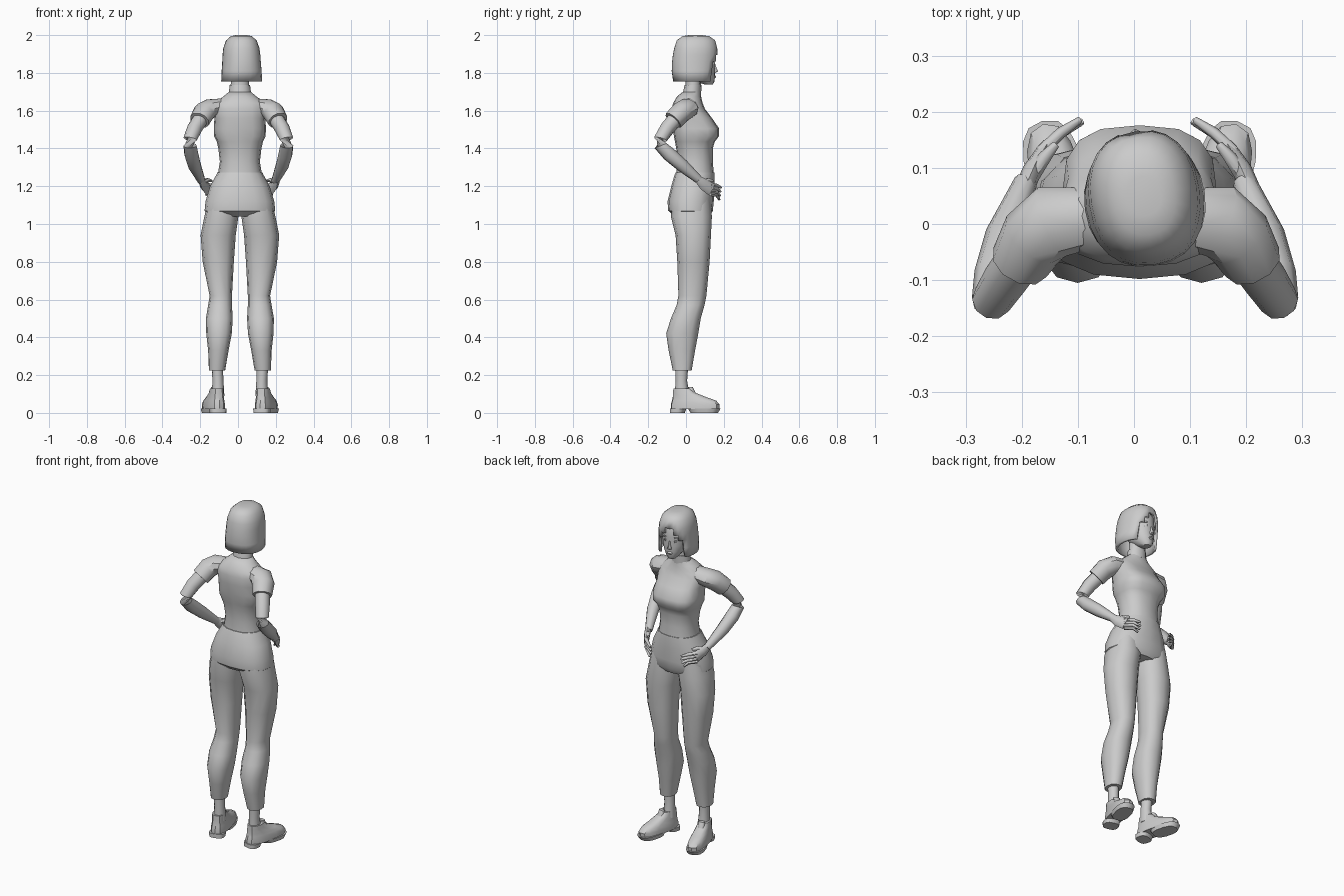
import bpy, bmesh, math
from mathutils import Vector, Matrix

UP = Vector((0, 0, 1))


def build(name, rings, angle=38, caps=True, keep=None, xf=None):
    """Skin a stack of equal-length point rings."""
    bm = bmesh.new()
    rows = [[bm.verts.new(xf(p) if xf else p) for p in r] for r in rings]
    n = len(rows[0])
    for i in range(len(rows) - 1):
        for j in range(n):
            if keep is None or keep(i, j):
                k = (j + 1) % n
                bm.faces.new((rows[i][j], rows[i][k], rows[i + 1][k], rows[i + 1][j]))
    if caps:
        bm.faces.new(rows[0])
        if keep is None:
            bm.faces.new(rows[-1])
    bmesh.ops.recalc_face_normals(bm, faces=bm.faces)
    me = bpy.data.meshes.new(name)
    bm.to_mesh(me)
    bm.free()
    for p in me.polygons:
        p.use_smooth = True
    me.set_sharp_from_angle(angle=math.radians(angle))
    ob = bpy.data.objects.new(name, me)
    bpy.context.collection.objects.link(ob)
    return ob


def slab(z, x0, x1, y0, y1, n=12, e=2.0):
    """Horizontal superellipse ring; point 0 faces +y."""
    out = []
    for j in range(n):
        a = 2 * math.pi * j / n
        s, c = math.sin(a), math.cos(a)
        f = lambda v: math.copysign(abs(v) ** (2 / e), v)
        out.append(Vector(((x0 + x1) / 2 + f(s) * (x1 - x0) / 2,
                           (y0 + y1) / 2 + f(c) * (y1 - y0) / 2, z)))
    return out


def tube(pts, n=8):
    """Rings along a path of (x, y, z, side radius, up radius)."""
    P = [Vector(p[:3]) for p in pts]
    out = []
    for i, p in enumerate(pts):
        a = (P[i] - P[i - 1]).normalized() if i else Vector()
        b = (P[i + 1] - P[i]).normalized() if i < len(P) - 1 else Vector()
        t = (a + b).normalized()
        side = t.cross(UP).normalized()
        up = side.cross(t)
        out.append([P[i] + side * math.cos(q) * p[3] + up * math.sin(q) * p[-1]
                    for q in (2 * math.pi * j / n for j in range(n))])
    return out


def pair(name, rings, cx, angle=38):
    for side, s in (("left", -1), ("right", 1)):
        build(side + "_" + name, rings, angle,
              xf=lambda p: Vector((cx + s * p.x, p.y, p.z)))


def body(name, prof, cx=0.01, n=16, angle=38):
    """Central part from (z, half width, back, front, squareness)."""
    return build(name, [slab(z, cx - h, cx + h, b, f, n, e) for z, h, b, f, e in prof], angle)


# shirt with hem, under-bust step and sloping shoulders
body("shirt", [(1.255, .118, -.052, .148, 2.3), (1.33, .106, -.045, .142, 2.3),
               (1.40, .114, -.052, .142, 2.4), (1.435, .122, -.058, .152, 2.7),
               (1.465, .136, -.064, .175, 2.9), (1.505, .138, -.07, .176, 2.8),
               (1.56, .135, -.076, .138, 2.6), (1.61, .145, -.076, .10, 2.4),
               (1.64, .135, -.068, .088, 2.3), (1.675, .088, -.048, .08, 2.1),
               (1.70, .058, -.016, .078, 2)])
body("collar", [(1.685, .06, -.018, .08, 2), (1.735, .054, -.008, .082, 2)], n=12)
body("neck", [(1.70, .05, -.004, .077, 2), (1.80, .046, .0, .08, 2)], n=12)

# trousers: hips and legs
body("hips", [(1.272, .12, -.055, .15, 2.3), (1.262, .124, -.06, .151, 2.3),
              (1.20, .158, -.078, .15, 2.3), (1.12, .182, -.098, .147, 2.4),
              (1.07, .187, -.094, .142, 2.4), (1.04, .15, -.06, .125, 2.2)])
leg = [(1.13, .02, .168, -.07, .13), (1.04, .008, .188, -.08, .137),
       (.94, .022, .208, -.055, .132), (.80, .032, .197, -.046, .125),
       (.62, .042, .16, -.04, .108), (.57, .042, .168, -.05, .098),
       (.50, .038, .18, -.08, .078), (.42, .043, .178, -.105, .065),
       (.33, .06, .168, -.092, .048), (.225, .078, .164, -.07, .03)]
pair("trouser_leg", [slab(*r, 12, 2.3) for r in leg], .01)
pair("ankle", [slab(.25, .09, .15, -.058, .012), slab(.17, .087, .145, -.055, .006),
               slab(.09, .082, .15, -.06, .02)], .01)

# shoes, turned outwards
turn = Matrix.Rotation(math.radians(-14), 4, 'Z')
pivot = Vector((.122, -.03, 0))


def shoe_part(name, rows, e=2.6):
    rings = [[turn @ (p - pivot) + pivot for p in
              slab(z, .12 - w, .12 + w, b, f, 14, e)] for z, w, b, f in rows]
    pair(name, rings, .01, 35)


shoe_part("shoe_upper", [(.02, .048, -.082, .182), (.045, .048, -.082, .184),
                         (.065, .044, -.076, .165), (.082, .040, -.072, .115),
                         (.105, .036, -.07, .055), (.128, .034, -.068, .028)])
shoe_part("shoe_heel", [(0, .043, -.084, -.01), (.024, .045, -.084, .0)], 3)
shoe_part("shoe_sole", [(0, .046, .025, .175), (.024, .051, .01, .19)])
shoe_part("shoe_tongue", [(.09, .02, .015, .06), (.138, .018, .015, .036)])

# sleeves and bent arms
pair("sleeve", tube([(.085, .01, 1.622, .055, .045), (.15, .004, 1.612, .066, .052),
                     (.183, -.025, 1.592, .062, .056), (.207, -.068, 1.548, .054, .054)], 10), .004)
pair("arm", tube([(.185, -.035, 1.58, .042), (.232, -.10, 1.505, .040),
                  (.255, -.135, 1.45, .036), (.256, -.135, 1.415, .035),
                  (.249, -.09, 1.37, .038), (.232, -.02, 1.31, .035),
                  (.195, .075, 1.228, .021)], 10), .002, 50)

# hands resting on the hips
pair("palm", tube([(.20, .065, 1.236, .018, .021), (.188, .095, 1.21, .017, .032),
                   (.165, .135, 1.182, .012, .034)]), .006, 50)
for i, f in enumerate(("index", "middle", "ring", "little")):
    z = 1.208 - .017 * i
    tip = (.098 + .004 * (i - 1) ** 2, .186 - .003 * i, z - .016 - .004 * i)
    pair(f + "_finger", tube([(.172, .128, z, .011), (.136, .163, z - .004, .010),
                              (*tip, .006)], 6), .006, 60)
pair("thumb", tube([(.186, .085, 1.222, .012), (.166, .118, 1.232, .012),
                    (.145, .142, 1.228, .007)], 6), .006, 60)

# head, turned a little
hc = Vector((.018, .05, 0))
R = Matrix.Rotation(math.radians(8), 4, 'Z')


def head_xf(p):
    return R @ (p - Vector((0, .05, 0))) + hc


def head_part(name, prof, n=14, e=2.1, cx=0):
    build(name, [slab(z, cx - h, cx + h, b, f, n, e) for z, h, b, f in prof], 45, xf=head_xf)


head_part("head", [(1.738, .022, .10, .142), (1.752, .036, .06, .151),
                   (1.785, .058, .01, .154), (1.82, .070, -.01, .154),
                   (1.87, .076, -.02, .152), (1.92, .074, -.02, .150), (1.955, .055, 0, .13)])
head_part("nose", [(1.80, .012, .13, .157), (1.808, .012, .13, .171),
                   (1.825, .007, .13, .163), (1.85, .005, .13, .155)], 8)
head_part("lips", [(1.769, .012, .13, .153), (1.776, .02, .12, .160),
                   (1.782, .017, .12, .159), (1.787, .012, .12, .155)], 8)
for s, side in ((-1, "left"), (1, "right")):
    head_part(side + "_eye", [(1.84, .008, .11, .146), (1.847, .014, .11, .150),
                              (1.855, .012, .11, .149)], 8, 2, s * .03)
    head_part(side + "_brow", [(1.866, .018, .11, .149), (1.874, .018, .11, .150)], 8, 2, s * .033)

# bobbed hair shell, opened around the face
N = 24
hair = [(2.0, .03, .015, .085), (1.994, .055, -.02, .125), (1.972, .08, -.05, .155),
        (1.93, .095, -.063, .166), (1.895, .099, -.070, .168), (1.86, .101, -.074, .166),
        (1.81, .105, -.076, .158), (1.755, .108, -.068, .148)]
opening = [0, 0, 0, 1, 2, 3, 3]


def hair_keep(i, j):
    return min(j, N - 1 - j) >= opening[i]


shell = build("hair", [slab(z, -h, h, b, f, N, 2.25) for z, h, b, f in hair], 45,
              keep=hair_keep, xf=head_xf)
mod = shell.modifiers.new("thickness", 'SOLIDIFY')
mod.thickness = .014
mod.offset = -1
